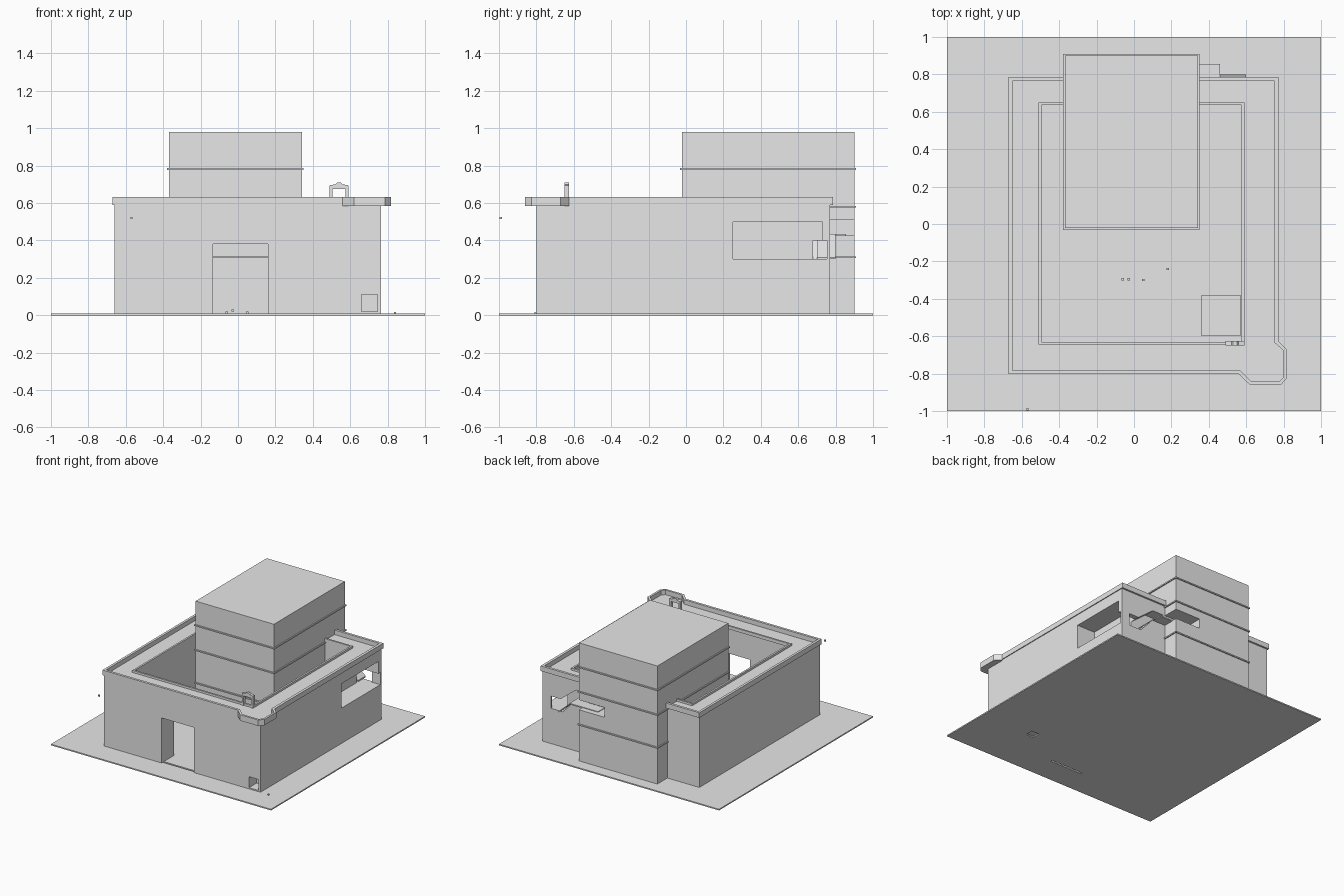
import bpy
import bmesh

default = bpy.data.objects.get("Cube")
if default:
    bpy.data.objects.remove(default, do_unlink=True)

# Single plain colour
grey = bpy.data.materials.new("plain_grey")
grey.use_nodes = True
GREY = (0.8, 0.8, 0.8, 1)
grey.diffuse_color = GREY
for node in grey.node_tree.nodes:
    if node.type == 'BSDF_PRINCIPLED':
        node.inputs["Base Color"].default_value = GREY


def finish(name, bm):
    bmesh.ops.recalc_face_normals(bm, faces=bm.faces)
    mesh = bpy.data.meshes.new(name)
    bm.to_mesh(mesh)
    bm.free()
    mesh.materials.append(grey)
    ob = bpy.data.objects.new(name, mesh)
    bpy.context.scene.collection.objects.link(ob)
    return ob


def box(name, x0, x1, y0, y1, z0, z1):
    bm = bmesh.new()
    bmesh.ops.create_cube(bm, size=1)
    for v in bm.verts:
        v.co.x = x1 if v.co.x > 0 else x0
        v.co.y = y1 if v.co.y > 0 else y0
        v.co.z = z1 if v.co.z > 0 else z0
    return finish(name, bm)


def prism(name, outline, a, b, axis="z"):
    """Extrude an xy outline along z, or an xz outline along y."""
    def place(p, t):
        return (p[0], p[1], t) if axis == "z" else (p[0], t, p[1])
    bm = bmesh.new()
    low = [bm.verts.new(place(p, a)) for p in outline]
    high = [bm.verts.new(place(p, b)) for p in outline]
    bm.faces.new(low)
    bm.faces.new(high)
    n = len(outline)
    for i in range(n):
        j = (i + 1) % n
        bm.faces.new((low[i], low[j], high[j], high[i]))
    return finish(name, bm)


def ring(name, outer, inner, z0, z1):
    bm = bmesh.new()
    loops = [[bm.verts.new((x, y, z)) for x, y in pts]
             for pts, z in ((outer, z0), (outer, z1), (inner, z1), (inner, z0))]
    n = len(outer)
    for k in range(4):
        a, b = loops[k], loops[(k + 1) % 4]
        for i in range(n):
            j = (i + 1) % n
            bm.faces.new((a[i], a[j], b[j], b[i]))
    return finish(name, bm)


def rect(x0, x1, y0, y1):
    return [(x0, y0), (x1, y0), (x1, y1), (x0, y1)]


def cut(target, cutter):
    mod = target.modifiers.new("cut", 'BOOLEAN')
    mod.operation = 'DIFFERENCE'
    mod.solver = 'EXACT'
    mod.object = cutter
    bpy.context.view_layer.update()
    graph = bpy.context.evaluated_depsgraph_get()
    mesh = bpy.data.meshes.new_from_object(target.evaluated_get(graph))
    target.modifiers.clear()
    target.data = mesh
    bpy.data.objects.remove(cutter, do_unlink=True)


# Ground plate with the door slot and the hatch opening
ground = box("ground_plate", -1, 1, -1, 1, 0, 0.01)
cut(ground, box("slot_cutter", -0.14, 0.16, -0.785, -0.77, -0.1, 0.1))
cut(ground, box("hatch_cutter", 0.49, 0.56, -0.595, -0.53, -0.1, 0.1))

# Thick outer building around an open courtyard
walls = box("outer_walls", -0.66, 0.765, -0.8, 0.77, 0.005, 0.595)
cut(walls, box("courtyard_cutter", -0.5, 0.58, -0.64, 0.64, -0.1, 1))
cut(walls, box("door_cutter", -0.135, 0.16, -0.9, -0.55, -0.1, 0.38))
cut(walls, box("small_opening_cutter", 0.66, 0.745, -0.9, -0.7, 0.02, 0.11))
cut(walls, box("lower_window_cutter", 0.6, 0.9, 0.25, 0.755, 0.3, 0.4))
cut(walls, box("upper_window_cutter", 0.6, 0.9, 0.25, 0.73, 0.39, 0.5))
passage = [(0.58, 0.3), (0.69, 0.3), (0.69, 0.4), (0.6, 0.4),
           (0.46, 0.51), (0.36, 0.51), (0.36, 0.43), (0.46, 0.43)]
cut(walls, prism("passage_cutter", passage, 0.68, 0.85, "y"))

# Parapet with the corner lookout
parapet_outer = [(-0.67, -0.803), (0.56, -0.803), (0.62, -0.86), (0.785, -0.86),
                 (0.817, -0.825), (0.817, -0.67), (0.772, -0.625),
                 (0.772, 0.785), (-0.67, 0.785)]
parapet_inner = [(-0.65, -0.783), (0.567, -0.783), (0.627, -0.843), (0.775, -0.843),
                 (0.8, -0.818), (0.8, -0.677), (0.75, -0.633),
                 (0.75, 0.765), (-0.65, 0.765)]
ring("parapet", parapet_outer, parapet_inner, 0.59, 0.632)
lookout = parapet_outer[1:7] + [(0.7, -0.7)]
prism("lookout_floor", lookout, 0.583, 0.594)

# Raised curb around the courtyard
ring("courtyard_curb", rect(-0.51, 0.59, -0.645, 0.65),
     rect(-0.495, 0.575, -0.63, 0.635), 0.585, 0.612)

# Central tower with thin floor bands
tower = box("tower", -0.37, 0.342, -0.022, 0.9, 0.005, 0.98)
cut(tower, box("tower_corner_cutter", 0.11, 0.5, 0.77, 1, 0.43, 0.51))
for z in (0.31, 0.58, 0.783):
    ring("tower_band", rect(-0.379, 0.351, -0.031, 0.909),
         rect(-0.36, 0.332, -0.012, 0.89), z - 0.005, z + 0.005)

# Ledge and ramp joining the wall passage to the tower
box("passage_ledge", 0.2, 0.46, 0.7, 0.855, 0.425, 0.435)
prism("passage_ramp", [(0.46, 0.425), (0.46, 0.435), (0.6, 0.31), (0.6, 0.3)],
      0.7, 0.8, "y")

# Arched frame at the head of the courtyard climb
arch = [(0.49, 0.58), (0.49, 0.695), (0.52, 0.7), (0.53, 0.71), (0.55, 0.71),
        (0.56, 0.7), (0.59, 0.695), (0.59, 0.58), (0.575, 0.58),
        (0.575, 0.675), (0.505, 0.675), (0.505, 0.58)]
prism("roof_arch", arch, -0.65, -0.625, "y")

# Hatch and small loose blocks
box("hatch_base", 0.36, 0.57, -0.6, -0.38, 0.009, 0.03)
ring("hatch_rim", rect(0.435, 0.51, -0.535, -0.44),
     rect(0.445, 0.5, -0.525, -0.45), 0.025, 0.036)
for x, y, z in ((-0.06, -0.295, 0.015), (-0.028, -0.295, 0.025),
                (0.05, -0.3, 0.015), (0.18, -0.24, 0.015),
                (0.84, -0.805, 0.012), (-0.57, -0.99, 0.52)):
    box("loose_block", x - 0.006, x + 0.006, y - 0.006, y + 0.006, z - 0.006, z + 0.006)
